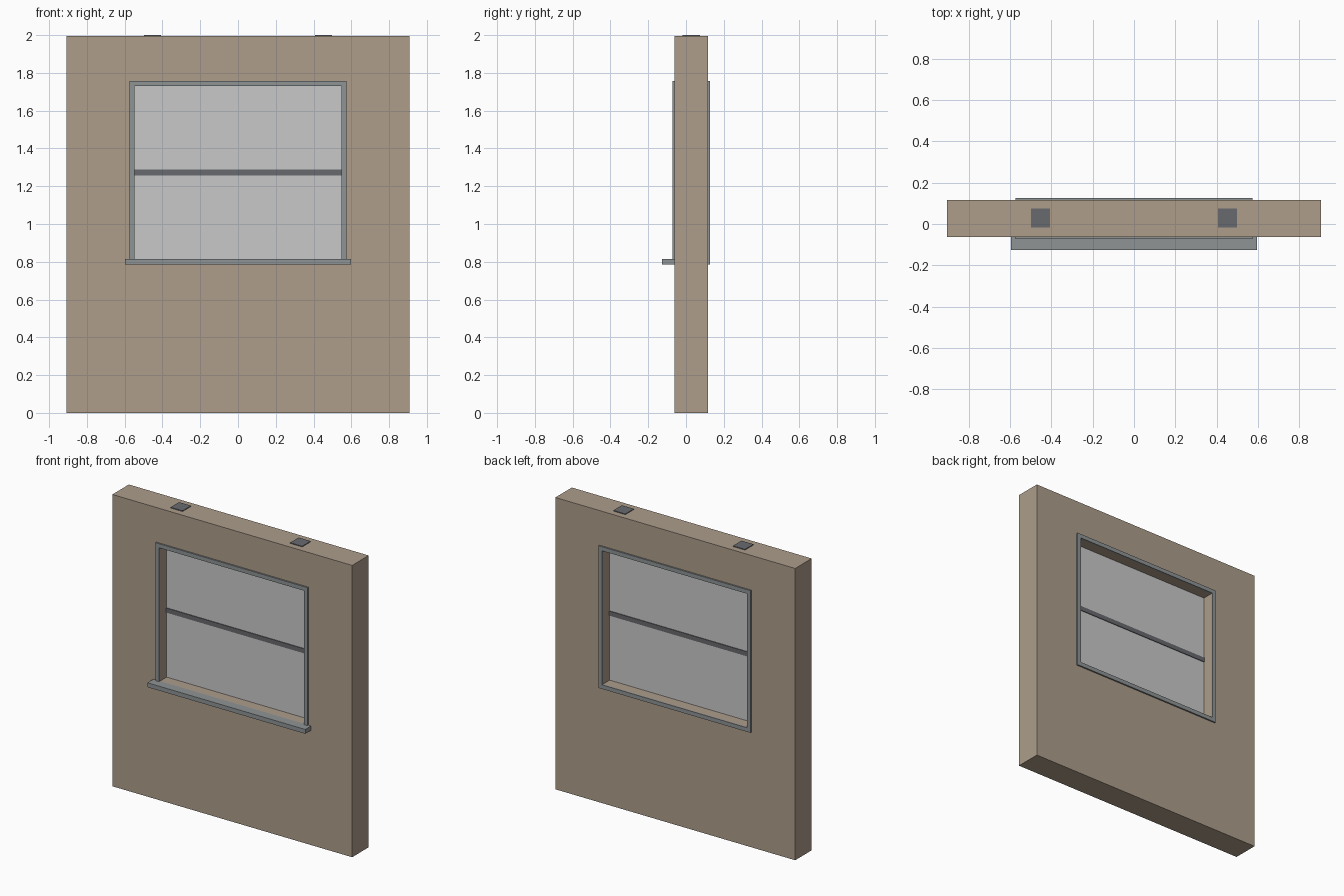
import bpy, bmesh

if "Cube" in bpy.data.objects:
    bpy.data.objects.remove(bpy.data.objects["Cube"])

def mat(name, rgb):
    m = bpy.data.materials.new(name)
    lin = [(c / 255 / 12.92) if c < 11 else ((c / 255 + 0.055) / 1.055) ** 2.4 for c in rgb]
    m.diffuse_color = (*lin, 1)
    m.use_nodes = True
    m.node_tree.nodes["Principled BSDF"].inputs["Base Color"].default_value = m.diffuse_color
    return m

TAN = mat("tan wall", (173, 157, 139))
TRIM = mat("blue grey trim", (143, 148, 149))
DARK = mat("dark grey metal", (105, 106, 110))
PANE = mat("light grey pane", (201, 201, 201))

def finish(name, bm, m):
    bmesh.ops.recalc_face_normals(bm, faces=bm.faces[:])
    me = bpy.data.meshes.new(name)
    bm.to_mesh(me)
    bm.free()
    me.materials.append(m)
    ob = bpy.data.objects.new(name, me)
    bpy.context.collection.objects.link(ob)
    return ob

def box(name, x, y, z, m):
    bm = bmesh.new()
    bmesh.ops.create_cube(bm, size=1)
    for v in bm.verts:
        v.co = [(a + b) / 2 + c * (b - a) for c, (a, b) in zip(v.co, (x, y, z))]
    return finish(name, bm, m)

def ring(name, outer, inner, y, m):
    """Rectangular frame; outer and inner are (x0, x1, z0, z1)."""
    bm = bmesh.new()
    def loop(r, yy):
        x0, x1, z0, z1 = r
        return [bm.verts.new((x, yy, z)) for x, z in ((x0, z0), (x1, z0), (x1, z1), (x0, z1))]
    loops = [loop(outer, y[0]), loop(inner, y[0]), loop(inner, y[1]), loop(outer, y[1])]
    for k in range(4):
        a, b = loops[k], loops[(k + 1) % 4]
        for i in range(4):
            j = (i + 1) % 4
            bm.faces.new((a[i], a[j], b[j], b[i]))
    return finish(name, bm, m)

# wall panel with window opening
OPEN = (-0.548, 0.548, 0.814, 1.73)
WY = (-0.062, 0.116)
ring("wall", (-0.907, 0.907, 0, 1.995), OPEN, WY, TAN)

# thin trim around the opening on both faces
TRIM_OUT = (-0.575, 0.575, 0.786, 1.758)
ring("front_trim", TRIM_OUT, OPEN, (-0.072, WY[0]), TRIM)
ring("back_trim", TRIM_OUT, OPEN, (WY[1], 0.126), TRIM)

# sill
box("sill", (-0.597, 0.597), (-0.126, WY[0]), (0.785, 0.815), TRIM)

# pane and meeting rail
box("pane", (-0.548, 0.548), (0.012, 0.042), (0.814, 1.73), PANE)
box("rail", (-0.548, 0.548), (0.007, 0.047), (1.257, 1.288), DARK)

# lifting plates on top
for side, s in (("left", -1), ("right", 1)):
    box("lifting_plate_" + side, sorted((s * 0.407, s * 0.498)), (-0.018, 0.074), (1.99, 2.0), DARK)
